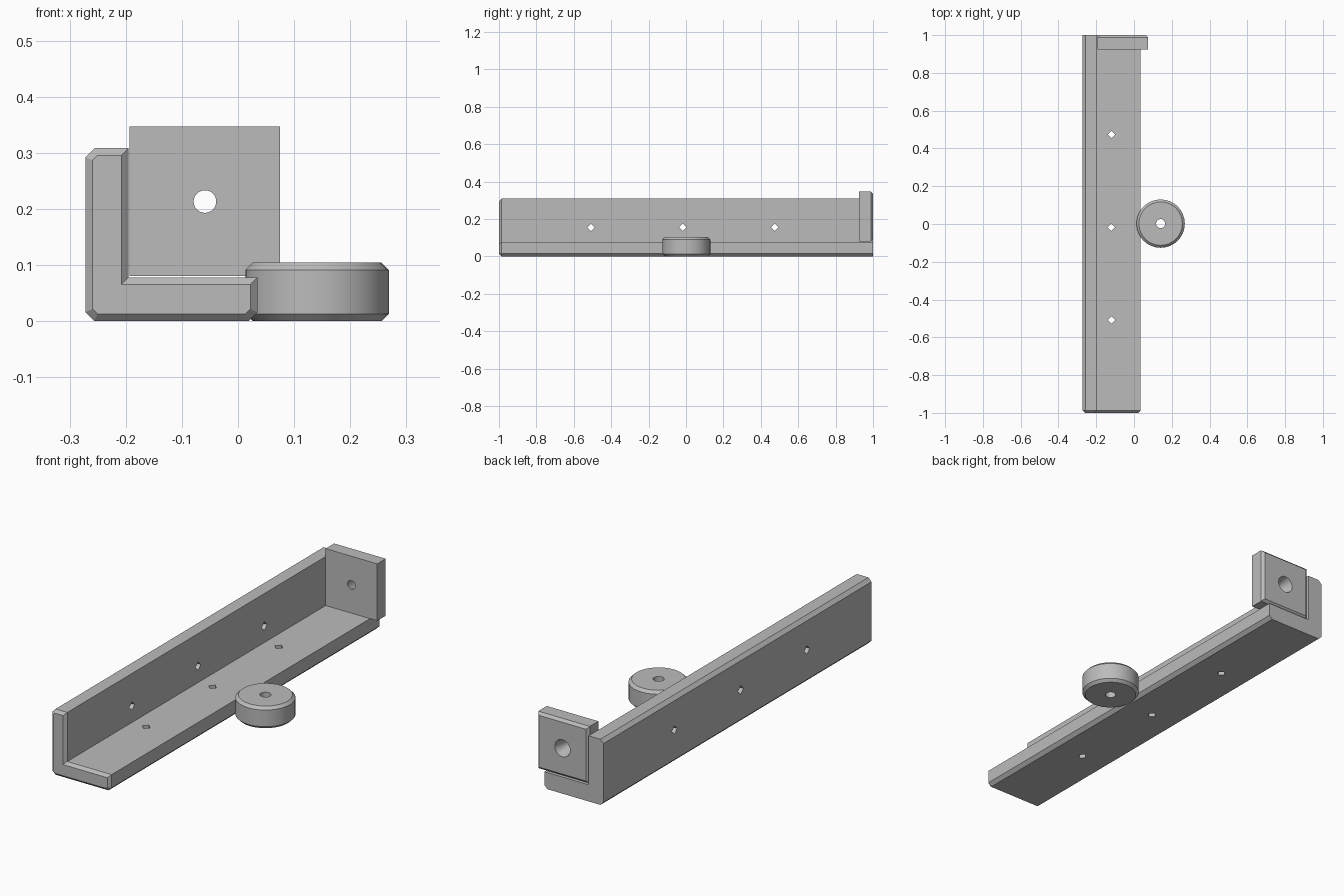
import bpy, bmesh, math
from mathutils import Matrix, Vector

if "Cube" in bpy.data.objects:
    bpy.data.objects.remove(bpy.data.objects["Cube"], do_unlink=True)

grey = bpy.data.materials.new("plain grey")
grey.use_nodes = True
COLOUR = (0.5, 0.5, 0.5, 1)
grey.diffuse_color = COLOUR
grey.node_tree.nodes["Principled BSDF"].inputs["Base Color"].default_value = COLOUR


def finish(name, bm):
    """Turn a bmesh into a named grey object."""
    bmesh.ops.recalc_face_normals(bm, faces=bm.faces)
    mesh = bpy.data.meshes.new(name)
    bm.to_mesh(mesh)
    bm.free()
    mesh.materials.append(grey)
    obj = bpy.data.objects.new(name, mesh)
    bpy.context.collection.objects.link(obj)
    return obj


def extrude_y(profile, y0, y1, bevel, bevel_end):
    """Extrude an (x, z) outline along y, chamfering the cap at bevel_end."""
    bm = bmesh.new()
    far = y0 if bevel_end == y1 else y1
    inward = math.copysign(bevel, far - bevel_end)
    cap = bm.faces.new([bm.verts.new((x, far, z)) for x, z in profile])
    ext = bmesh.ops.extrude_face_region(bm, geom=[cap], use_keep_orig=True)
    verts = [g for g in ext["geom"] if isinstance(g, bmesh.types.BMVert)]
    end = next(g for g in ext["geom"] if isinstance(g, bmesh.types.BMFace))
    bmesh.ops.translate(bm, verts=verts, vec=(0, bevel_end + inward - far, 0))
    bmesh.ops.recalc_face_normals(bm, faces=bm.faces)
    bmesh.ops.inset_region(bm, faces=[end], thickness=bevel, use_even_offset=True)
    for v in end.verts:
        v.co.y = bevel_end
    return bm


def drill(obj, holes):
    """Cut holes given as (centre, axis, start radius, end radius, length, sides)."""
    bm = bmesh.new()
    for centre, axis, r1, r2, length, sides in holes:
        turn = Vector((0, 0, 1)).rotation_difference(Vector(axis)).to_matrix().to_4x4()
        bmesh.ops.create_cone(bm, cap_ends=True, segments=sides, radius1=r1, radius2=r2,
                              depth=length, matrix=Matrix.Translation(centre) @ turn)
    cutter = finish(obj.name + "_cutter", bm)
    cutter.hide_render = True
    mod = obj.modifiers.new("holes", "BOOLEAN")
    mod.operation, mod.solver, mod.object = "DIFFERENCE", "EXACT", cutter
    bpy.context.view_layer.objects.active = obj
    bpy.ops.object.modifier_apply(modifier=mod.name)
    bpy.data.objects.remove(cutter, do_unlink=True)


def smooth(obj):
    bpy.ops.object.select_all(action="DESELECT")
    obj.select_set(True)
    bpy.context.view_layer.objects.active = obj
    bpy.ops.object.shade_smooth_by_angle(angle=math.radians(30))


# Long angle rail with chamfered outer corners and front end
L, R, TOP, WALL, FLOOR, C = -0.272, 0.035, 0.308, -0.195, 0.078, 0.016
rail = finish("angle_rail", extrude_y(
    [(L + C, 0), (R - C, 0), (R, C), (R, FLOOR), (WALL, FLOOR),
     (WALL, TOP), (L + C, TOP), (L, TOP - C), (L, C)],
    -1, 1, 0.013, -1))

# Diamond-shaped screw holes through the rail wall and floor
holes = []
for i in (-1, 0, 1):
    y = -0.017 + 0.491 * i
    holes.append(((-0.235, y, 0.155), (1, 0, 0), 0.02, 0.02, 0.2, 4))
    holes.append(((-0.12, y, 0.04), (0, 0, 1), 0.02, 0.02, 0.2, 4))
drill(rail, holes)

# Square end plate with a chamfered back and a tapered hole
plate = finish("end_plate", extrude_y(
    [(-0.193, 0.08), (0.075, 0.08), (0.075, 0.347), (-0.193, 0.347)],
    0.925, 1, 0.012, 1))
drill(plate, [((-0.059, 0.9625, 0.213), (0, 1, 0), 0.02, 0.04, 0.076, 32)])
smooth(plate)

# Round foot, turned from a chamfered ring section
HOLE, RAD, H, B = 0.024, 0.128, 0.104, 0.013
section = [(HOLE, 0), (RAD - B, 0), (RAD, B), (RAD, H - B), (RAD - B, H), (HOLE, H)]
bm = bmesh.new()
ring = [bm.verts.new((r, 0, z)) for r, z in section]
edges = [bm.edges.new((ring[i], ring[(i + 1) % len(ring)])) for i in range(len(ring))]
bmesh.ops.spin(bm, geom=ring + edges, cent=(0, 0, 0), axis=(0, 0, 1),
               angle=math.tau, steps=32, use_merge=True)
bmesh.ops.remove_doubles(bm, verts=bm.verts, dist=0.0001)
bmesh.ops.translate(bm, verts=bm.verts, vec=(0.141, 0.002, 0))
foot = finish("round_foot", bm)
smooth(foot)
